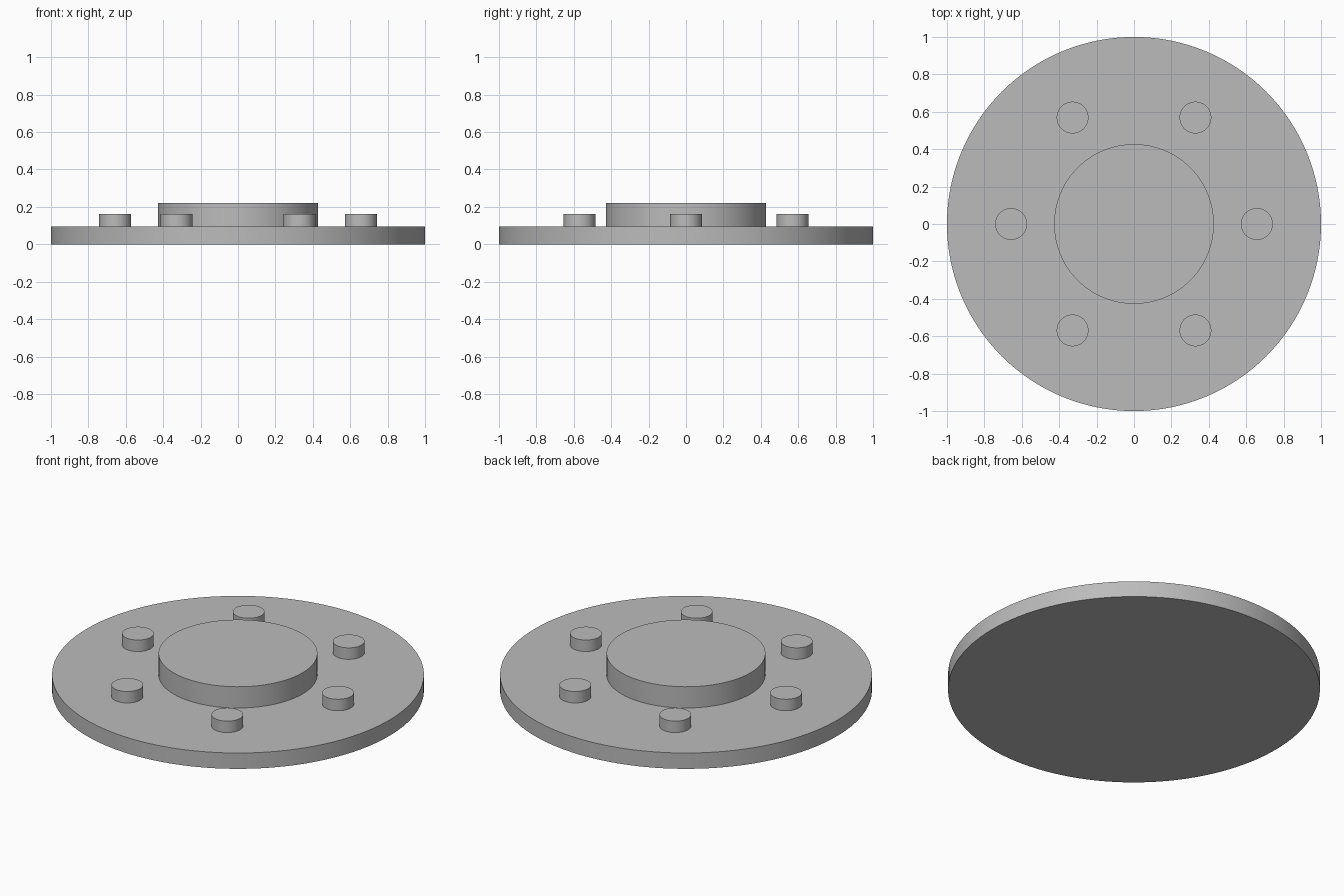
import bpy
import math

cube = bpy.data.objects.get("Cube")
if cube:
    bpy.data.objects.remove(cube, do_unlink=True)

grey = bpy.data.materials.new("plain_grey")
grey.use_nodes = True
colour = (0.5, 0.5, 0.5, 1)
grey.diffuse_color = colour
grey.node_tree.nodes["Principled BSDF"].inputs["Base Color"].default_value = colour

PLATE_TOP = 0.094
SINK = 0.01  # raised parts bite slightly into the plate


def disc(name, radius, bottom, top, x=0, y=0, sides=64):
    """Upright cylinder between two heights, smooth wall and sharp rims."""
    bpy.ops.mesh.primitive_cylinder_add(
        vertices=sides, radius=radius, depth=top - bottom,
        location=(x, y, (bottom + top) / 2))
    obj = bpy.context.object
    obj.name = name
    obj.data.materials.append(grey)
    bpy.ops.object.shade_smooth_by_angle(angle=math.radians(30))
    return obj


# Flange plate and central hub
disc("flange_plate", 1, 0, PLATE_TOP, sides=128)
disc("central_hub", 0.427, PLATE_TOP - SINK, 0.22, sides=96)

# Ring of six studs
STUDS = 6
RING_RADIUS = 0.657
for i in range(STUDS):
    angle = math.tau * i / STUDS
    disc(f"stud_{i + 1}", 0.085, PLATE_TOP - SINK, 0.162,
         RING_RADIUS * math.cos(angle), RING_RADIUS * math.sin(angle))
